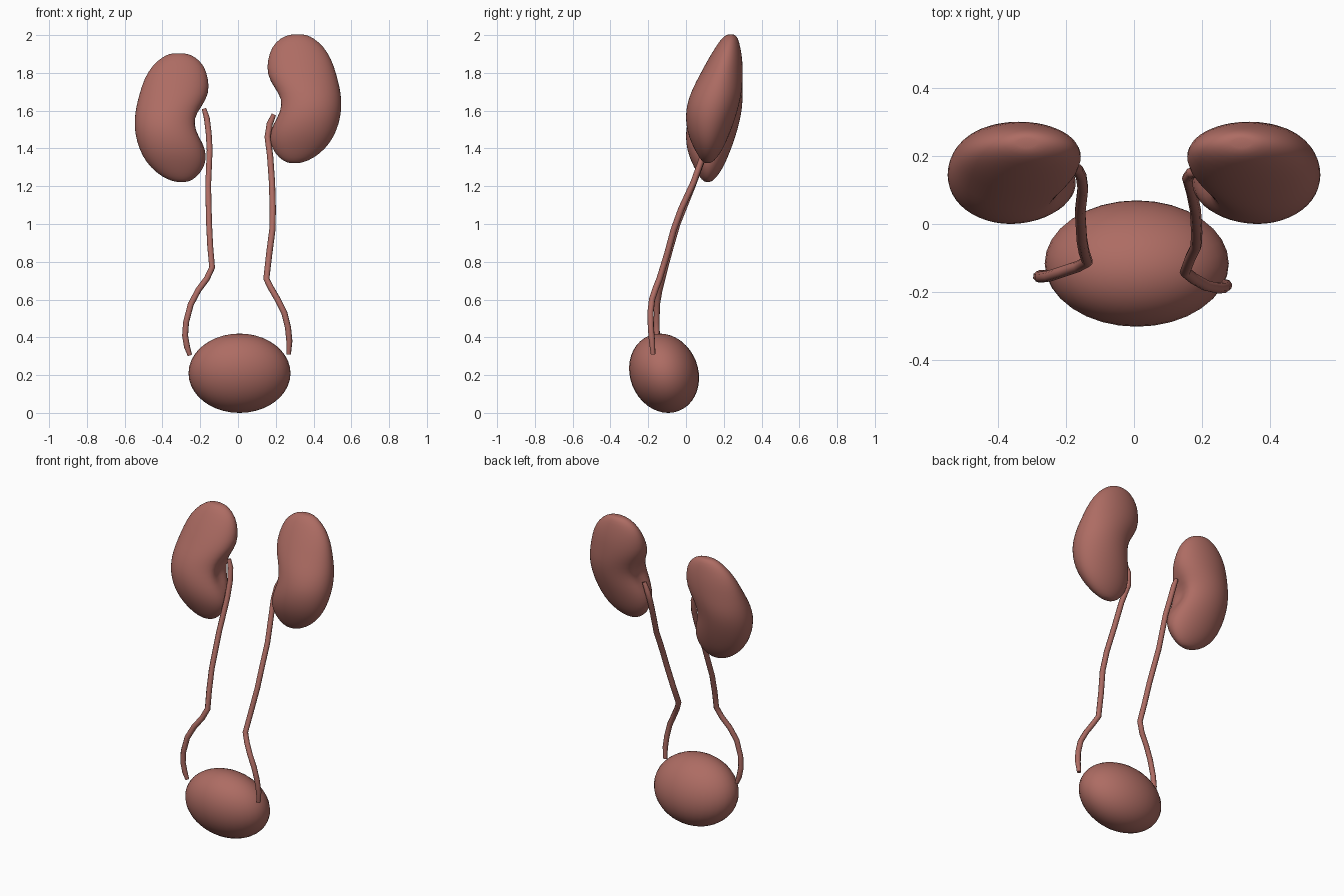
import bpy, bmesh, math
from mathutils import Vector

if "Cube" in bpy.data.objects:
    bpy.data.objects.remove(bpy.data.objects["Cube"])

flesh = bpy.data.materials.new("flesh")
flesh.diffuse_color = (0.42, 0.15, 0.125, 1)
flesh.use_nodes = True
flesh.node_tree.nodes["Principled BSDF"].inputs["Base Color"].default_value = flesh.diffuse_color

# Kidney sections: z, inner x, outer x, front y, back y
SECTIONS = [
    (2.003, .27, .36, .215, .26), (1.985, .225, .40, .19, .275),
    (1.94, .178, .455, .158, .288), (1.87, .155, .498, .115, .30),
    (1.79, .15, .523, .072, .302), (1.72, .183, .541, .035, .299),
    (1.66, .20, .549, .012, .289), (1.60, .192, .549, -.002, .274),
    (1.53, .17, .536, -.002, .252), (1.46, .163, .508, .014, .225),
    (1.40, .178, .465, .042, .198), (1.35, .215, .405, .07, .165),
    (1.323, .26, .34, .095, .135)]


def finish(obj):
    obj.data.materials.append(flesh)
    bpy.context.view_layer.objects.active = obj
    for o in bpy.context.selected_objects:
        o.select_set(False)
    obj.select_set(True)
    if obj.type == 'CURVE':
        bpy.ops.object.convert(target='MESH')
        obj = bpy.context.object
    bpy.ops.object.shade_smooth()


def kidney(name, side, drop, n=24):
    bm = bmesh.new()
    rings = []
    for z, xi, xo, yf, yb in SECTIONS:
        ring = []
        for i in range(n):
            a = 2 * math.pi * i / n
            c, s = math.cos(a), math.sin(a)
            x = (xi + xo) / 2 + (xo - xi) / 2 * c
            y = (yf + yb) / 2 + (yb - yf) / 2 * s
            if c < 0:  # hollow at the hilum
                x += .05 * math.exp(-((z - 1.62) / .08) ** 2 - (s / .4) ** 2)
            ring.append(bm.verts.new((side * x, y, z - drop)))
        rings.append(ring)
    for a, b in zip(rings, rings[1:]):
        for i in range(n):
            j = (i + 1) % n
            bm.faces.new((a[i], a[j], b[j], b[i]))
    # rounded poles
    for ring in (rings[0], rings[-1]):
        tip = bm.verts.new(sum((v.co for v in ring), Vector()) / n)
        for i in range(n):
            bm.faces.new((ring[i], ring[(i + 1) % n], tip))
    bmesh.ops.recalc_face_normals(bm, faces=bm.faces)
    me = bpy.data.meshes.new(name)
    bm.to_mesh(me)
    bm.free()
    obj = bpy.data.objects.new(name, me)
    bpy.context.collection.objects.link(obj)
    obj.modifiers.new("smooth", 'SUBSURF').levels = 1
    obj.modifiers["smooth"].render_levels = 1
    finish(obj)


def ureter(name, points):
    cu = bpy.data.curves.new(name, 'CURVE')
    cu.dimensions = '3D'
    cu.bevel_depth = .0165
    cu.bevel_resolution = 2
    cu.use_fill_caps = True
    sp = cu.splines.new('POLY')
    sp.points.add(len(points) - 1)
    for p, co in zip(sp.points, points):
        p.co = (*co, 1)
    sp.points[0].radius = sp.points[-1].radius = .75
    obj = bpy.data.objects.new(name, cu)
    bpy.context.collection.objects.link(obj)
    finish(obj)


kidney("left_kidney", 1, 0)
kidney("right_kidney", -1, .1)

# Tubes from each hilum down to the bladder
ureter("right_ureter", [
    (-.18, .165, 1.61), (-.165, .16, 1.56), (-.155, .14, 1.48), (-.15, .105, 1.39),
    (-.158, .035, 1.2), (-.153, -.045, 1.0), (-.147, -.08, .88), (-.137, -.11, .77),
    (-.165, -.125, .71), (-.21, -.14, .65), (-.25, -.153, .575), (-.275, -.156, .48),
    (-.28, -.154, .41), (-.27, -.15, .35), (-.255, -.147, .305)])
ureter("left_ureter", [
    (.19, .15, 1.58), (.168, .15, 1.53), (.157, .135, 1.46), (.17, .09, 1.36),
    (.18, .04, 1.22), (.184, -.025, 1.08), (.182, -.065, .97), (.165, -.10, .84),
    (.15, -.14, .71), (.175, -.16, .66), (.21, -.18, .6), (.245, -.188, .53),
    (.265, -.186, .45), (.272, -.18, .38), (.268, -.174, .31)])

# Bladder: ellipsoid leaning slightly forward
bpy.ops.mesh.primitive_uv_sphere_add(segments=32, ring_count=20, radius=1)
bladder = bpy.context.object
bladder.name = "bladder"
for v in bladder.data.vertices:
    x, y, z = v.co
    v.co = (.008 + .27 * x, -.116 + .184 * y - .022 * z, .21 + .21 * z)
finish(bladder)
